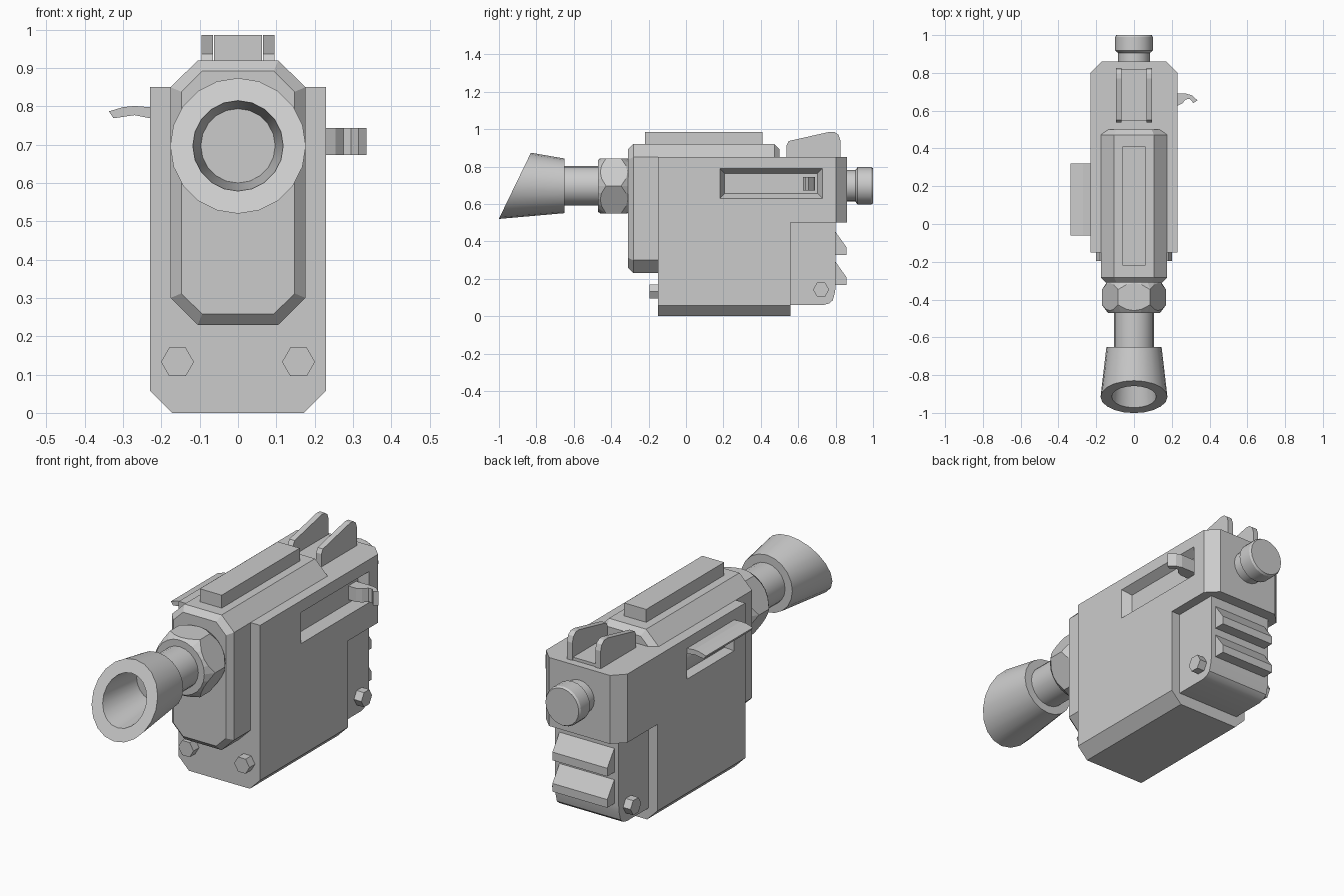
import bpy, bmesh, math

if "Cube" in bpy.data.objects:
    bpy.data.objects.remove(bpy.data.objects["Cube"])

AXIS_Z = 0.697  # height of the barrel axis


def finish(name, bm, smooth=False):
    bmesh.ops.recalc_face_normals(bm, faces=bm.faces[:])
    mesh = bpy.data.meshes.new(name)
    bm.to_mesh(mesh)
    bm.free()
    ob = bpy.data.objects.new(name, mesh)
    bpy.context.collection.objects.link(ob)
    if smooth:
        bpy.ops.object.select_all(action='DESELECT')
        ob.select_set(True)
        bpy.context.view_layer.objects.active = ob
        bpy.ops.object.shade_smooth_by_angle(angle=math.radians(30))
    return ob


def bevel(bm, test, offset):
    """Chamfer the edges whose two end points pass the test."""
    edges = [e for e in bm.edges if test(e.verts[0].co, e.verts[1].co)]
    bmesh.ops.bevel(bm, geom=edges, offset=offset, segments=1,
                    affect='EDGES', clamp_overlap=True)


def prism(pts, axis, a, b, scale_b=1.0):
    """Extrude a 2D profile along an axis; scale_b tapers the far end."""
    bm = bmesh.new()
    place = {'x': lambda u, v, w: (w, u, v),
             'y': lambda u, v, w: (u, w, v),
             'z': lambda u, v, w: (u, v, w)}[axis]
    near = [bm.verts.new(place(u, v, a)) for u, v in pts]
    far = [bm.verts.new(place(u, v, b)) for u, v in pts]
    bm.faces.new(near)
    bm.faces.new(far[::-1])
    n = len(pts)
    for i in range(n):
        j = (i + 1) % n
        bm.faces.new((near[i], near[j], far[j], far[i]))
    bmesh.ops.recalc_face_normals(bm, faces=bm.faces[:])
    return bm


def rect(u0, u1, v0, v1):
    return [(u0, v0), (u1, v0), (u1, v1), (u0, v1)]


def ngon(u, v, r, n=6):
    return [(u + r * math.cos(2 * math.pi * i / n),
             v + r * math.sin(2 * math.pi * i / n)) for i in range(n)]


def lathe(name, profile, segs=20, smooth=True):
    """Rings (y, radius, slant) around the barrel axis, capped at both ends."""
    bm = bmesh.new()
    rings = []
    for y, r, slant in profile:
        rings.append([bm.verts.new((u, y + slant * v, AXIS_Z + v))
                      for u, v in ngon(0, 0, r, segs)])
    for p, q in zip(rings, rings[1:]):
        for i in range(segs):
            j = (i + 1) % segs
            bm.faces.new((p[i], p[j], q[j], q[i]))
    bm.faces.new(rings[0])
    bm.faces.new(rings[-1])
    return finish(name, bm, smooth)


def boolean(target, tool, operation='DIFFERENCE'):
    mod = target.modifiers.new("cut", 'BOOLEAN')
    mod.object, mod.operation, mod.solver = tool, operation, 'EXACT'
    bpy.context.view_layer.objects.active = target
    bpy.ops.object.modifier_apply(modifier=mod.name)


def recess(y0, y1, z0, z1, x_out, x_in, taper):
    """Cutter for a side opening with sloping walls."""
    bm = prism(rect(y0, y1, z0, z1), 'x', x_out, x_in)
    for v in bm.verts:
        if abs(v.co.x - x_in) < 1e-5:
            v.co.y += taper if v.co.y < (y0 + y1) / 2 else -taper
            v.co.z += taper if v.co.z < (z0 + z1) / 2 else -taper
    return finish("cutter", bm)


# Main body: side profile with chamfered bottom and rear edges
bm = prism([(-.15, 0), (.56, 0), (.56, .5), (.86, .5), (.86, .85), (-.15, .85)],
           'x', -.23, .23)
bevel(bm, lambda a, b: abs(a.x - b.x) < 1e-4 and
      ((a.z < .01 and b.z < .01) or (a.y > .85 and b.y > .85)), .058)
body = finish("main_body", bm)

# Octagonal housing running through the body
bm = prism([(.105, .92), (.176, .85), (.176, .30), (.105, .23),
            (-.105, .23), (-.176, .30), (-.176, .85), (-.105, .92)], 'y', -.31, .5)
bevel(bm, lambda a, b: abs(a.y - b.y) < 1e-4, .028)
housing = finish("inner_housing", bm)

# Handle slot on the right, ejection port on the left
slot = recess(.18, .73, .63, .79, .231, .185, .026)
boolean(body, slot)
port = recess(-.06, .32, .64, .785, -.231, -.14, .012)
boolean(body, port)
boolean(housing, port)
for tool in (slot, port):
    bpy.data.objects.remove(tool, do_unlink=True)
finish("bolt_carrier", prism(ngon(-.09, .70, .105, 24), 'y', -.10, .36), True)

# Hinged port cover
finish("port_cover", prism([(-.22, .797), (-.27, .801), (-.30, .798), (-.337, .787),
                            (-.325, .769), (-.27, .777), (-.22, .767)],
                           'y', -.06, .32))

# Curved charging handle
finish("charging_handle", prism([(.17, .69), (.275, .69), (.305, .682), (.336, .655),
                                 (.315, .64), (.295, .662), (.275, .66), (.255, .638),
                                 (.23, .626), (.17, .626)], 'z', .673, .743))

# Top rail
finish("top_rail", prism(rect(-.062, .062, -.22, .41), 'z', .91, .986))

# Rear sight: two fins on a thin base
for side, x in (("left", -.095), ("right", .065)):
    finish("sight_fin_" + side,
           prism([(.538, .84), (.538, .915), (.55, .937), (.77, .986), (.795, .985),
                  (.815, .97), (.825, .94), (.825, .84)], 'x', x, x + .03))
finish("sight_base", prism(rect(-.07, .07, .545, .82), 'z', .84, .865))

# Lower rear block with rounded lower edge
finish("rear_block", prism([(.55, .06), (.735, .06), (.765, .068), (.785, .085),
                            (.797, .13), (.80, .16), (.80, .51), (.55, .51)],
                           'x', -.18, .18), True)

# Two grip wedges on the rear
for i, z in enumerate((.45, .29)):
    finish(f"grip_wedge_{i + 1}",
           prism([(.79, z), (.80, z), (.857, z - .08), (.857, z - .122), (.79, z - .122)],
                 'x', -.155, .155))

# Hexagonal bolts, front and sides
for side, s in (("left", -1), ("right", 1)):
    finish("front_bolt_" + side, prism(ngon(s * .158, .133, .043), 'y', -.195, -.14))
    finish("side_bolt_" + side, prism(ngon(.722, .142, .043), 'x', s * .17, s * .222))

# Barrel
lathe("barrel", [(-.66, .105, 0), (-.30, .105, 0)])

# Barrel nut: hexagon trimmed by a double cone
nut = finish("barrel_nut", prism(ngon(0, AXIS_Z, .17), 'y', -.47, -.30))
trim = lathe("cutter", [(-.471, .138, 0), (-.425, .172, 0), (-.35, .172, 0),
                        (-.299, .138, 0)], 24, False)
boolean(nut, trim, 'INTERSECT')
bpy.data.objects.remove(trim, do_unlink=True)

# Flared muzzle with slanted mouth and hollow bore
lathe("flared_muzzle", [(-.65, .105, 0), (-.65, .146, 0), (-.915, .177, .485),
                        (-.915, .118, .485), (-.68, .097, 0)])

# Rear knob
lathe("rear_knob", [(.84, .084, 0), (.905, .084, 0), (.918, .10, 0), (.99, .10, 0),
                    (1.0, .094, 0)])
